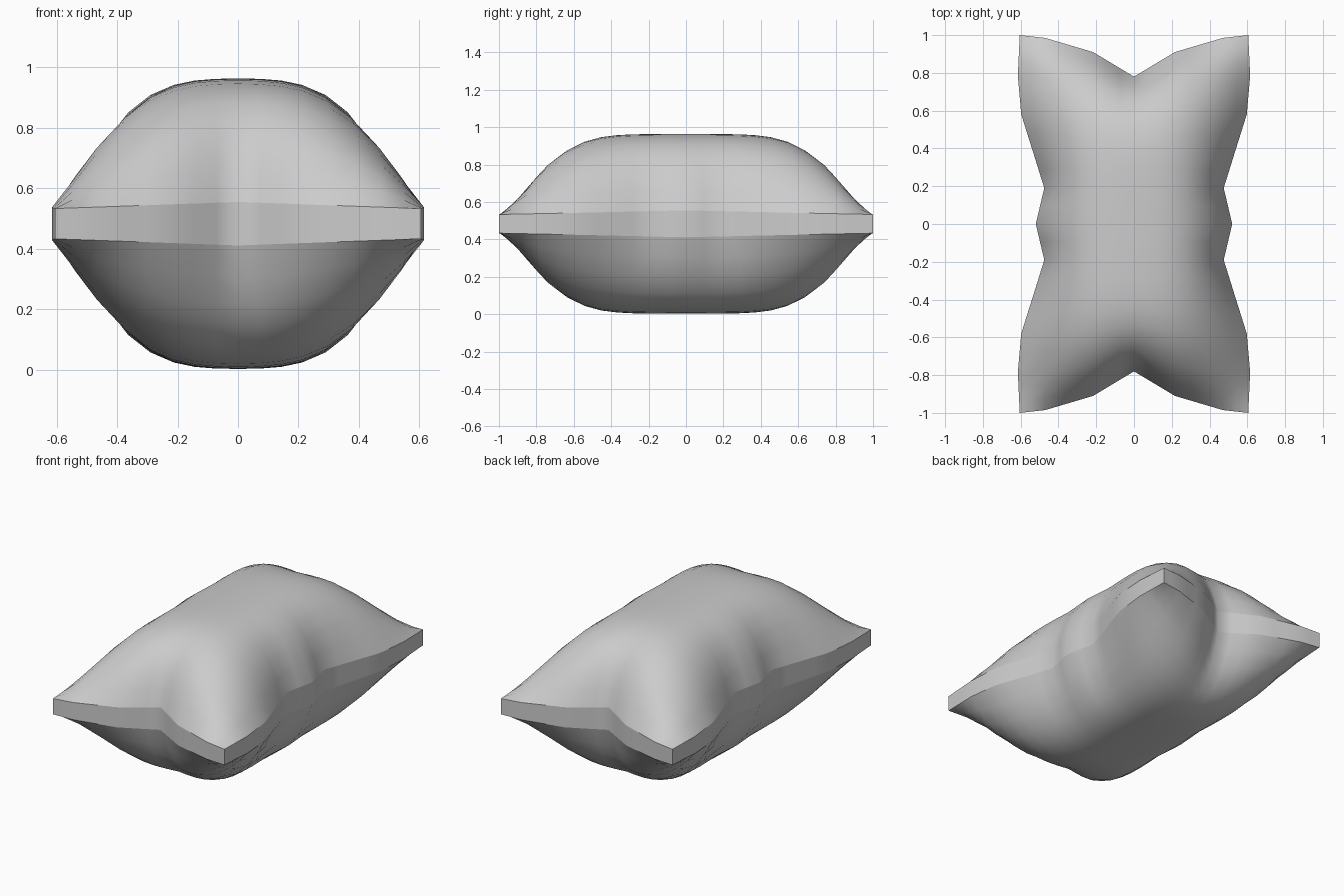
import bpy, bmesh, math

if "Cube" in bpy.data.objects:
    bpy.data.objects.remove(bpy.data.objects["Cube"])

CENTRE = 0.483
# plan outline: half width along the length, half length across the width
SIDE = [(0, .52), (.2, .475), (.4, .535), (.6, .597), (.8, .615), (1, .605)]
END = [(0, .78), (.36, .91), (.78, .985), (1, 1.0)]
US = [0, .12, .24, .36, .5, .64, .78, .9, 1]
VS = [0, .1, .2, .3, .4, .5, .6, .7, .8, .87, .94, 1]


def interp(pts, t):
    for (a, p), (b, q) in zip(pts, pts[1:]):
        if t <= b:
            return p + (q - p) * (t - a) / (b - a)
    return pts[-1][1]


def mirrored(values):
    return [-v for v in values[:0:-1]] + values


def point(u, v, side):
    a, b = abs(u), abs(v)
    # inner rows stay even, edges follow the pinched outline
    x = u * (.6 + (interp(SIDE, b) - .6) * a * a)
    y = v * (.95 + (interp(END, a) - .95) * b * b)
    rim = .072 - .022 * max(a * b, 0)
    puff = .408 * (1 - a ** 2.9) * (1 - b ** 4.6)
    return x, y, CENTRE + side * (rim + puff)


us, vs = mirrored(US), mirrored(VS)
nu, nv = len(us), len(vs)
bm = bmesh.new()
grids = {}

# puffed top and bottom panels
for side in (1, -1):
    g = [[bm.verts.new(point(u, v, side)) for v in vs] for u in us]
    grids[side] = g
    for i in range(nu - 1):
        for j in range(nv - 1):
            bm.faces.new((g[i][j], g[i + 1][j], g[i + 1][j + 1], g[i][j + 1]))

# upright band around the edge
loop = ([(i, 0) for i in range(nu - 1)] + [(nu - 1, j) for j in range(nv - 1)]
        + [(i, nv - 1) for i in range(nu - 1, 0, -1)] + [(0, j) for j in range(nv - 1, 0, -1)])
t, b = grids[1], grids[-1]
for (i, j), (k, l) in zip(loop, loop[1:] + loop[:1]):
    bm.faces.new((b[i][j], b[k][l], t[k][l], t[i][j]))
    for g in (t, b):
        bm.edges.get((g[i][j], g[k][l])).smooth = False
for i, j in ((0, 0), (nu - 1, 0), (0, nv - 1), (nu - 1, nv - 1)):
    bm.edges.get((t[i][j], b[i][j])).smooth = False

bmesh.ops.recalc_face_normals(bm, faces=bm.faces)
for f in bm.faces:
    f.smooth = True
mesh = bpy.data.meshes.new("pillow")
bm.to_mesh(mesh)
bm.free()
pillow = bpy.data.objects.new("pillow", mesh)
bpy.context.collection.objects.link(pillow)
